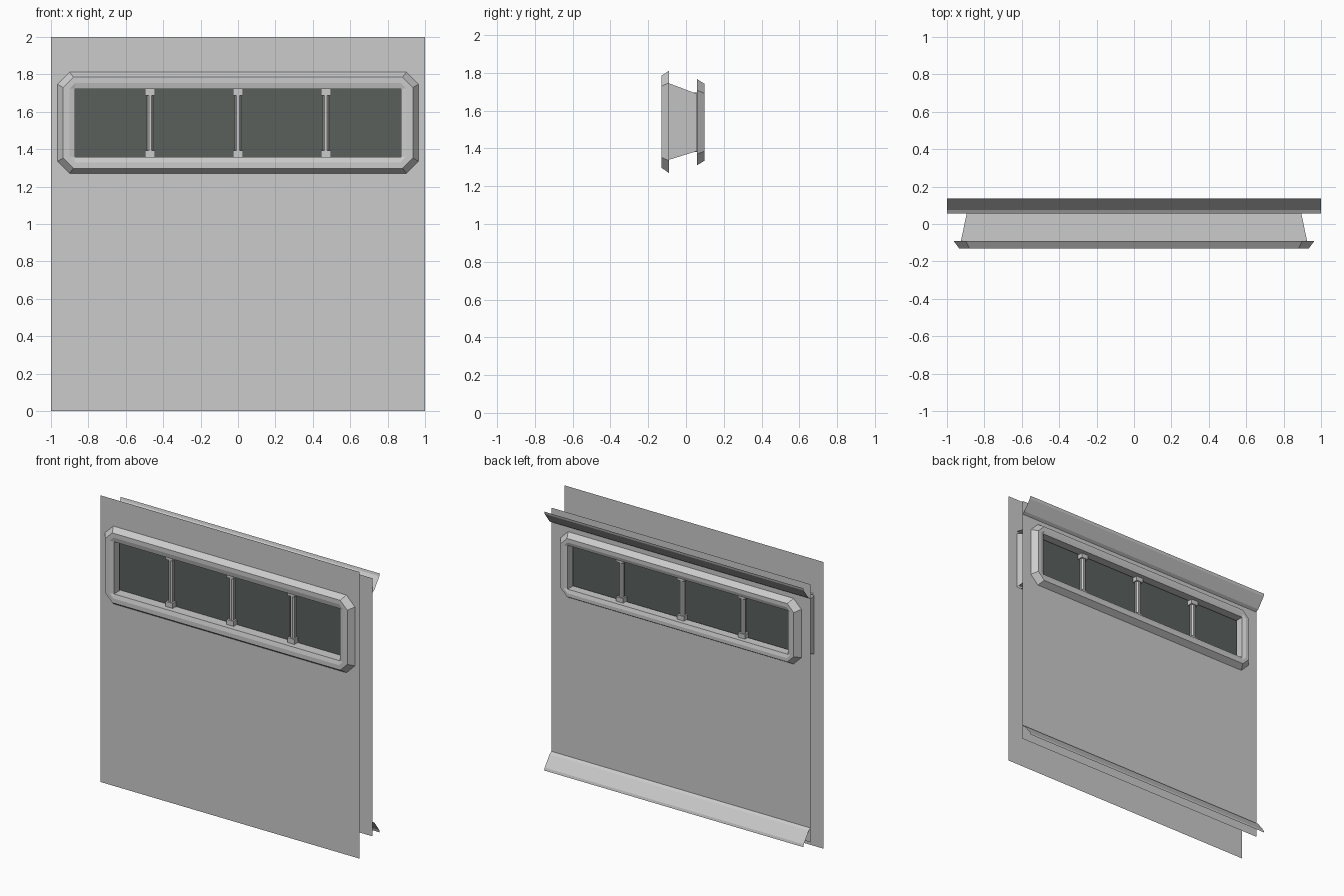
import bpy, bmesh, math

if "Cube" in bpy.data.objects:
    bpy.data.objects.remove(bpy.data.objects["Cube"])

ZC = 1.54  # window centre height


def make_mesh(name, verts, faces, mat=None):
    me = bpy.data.meshes.new(name)
    me.from_pydata(verts, [], faces)
    bm = bmesh.new()
    bm.from_mesh(me)
    bmesh.ops.remove_doubles(bm, verts=bm.verts, dist=0.0005)
    bmesh.ops.recalc_face_normals(bm, faces=bm.faces)
    bm.to_mesh(me)
    bm.free()
    ob = bpy.data.objects.new(name, me)
    bpy.context.collection.objects.link(ob)
    if mat:
        me.materials.append(mat)
    return ob


def ring(w, z0, z1, c, y):
    """Rectangle with cut corners, as eight points."""
    return [(-w + c, y, z0), (w - c, y, z0), (w, y, z0 + c), (w, y, z1 - c),
            (w - c, y, z1), (-w + c, y, z1), (-w, y, z1 - c), (-w, y, z0 + c)]


def loft(name, rings):
    verts = [p for r in rings for p in r]
    n = len(rings[0])
    faces = [(k * n + i, k * n + (i + 1) % n, (k + 1) * n + (i + 1) % n, (k + 1) * n + i)
             for k in range(len(rings) - 1) for i in range(n)]
    return make_mesh(name, verts, faces)


def quad(w, z0, z1, y):
    return [(-w, y, z0), (w, y, z0), (w, y, z1), (-w, y, z1)]


# wall sheets with window holes
loft("front_sheet", [quad(1, 0, 2, -0.09), quad(0.925, 1.34, 1.745, -0.09)])
loft("back_sheet", [quad(1, 0.1, 1.9, 0.055), quad(0.895, 1.385, 1.69, 0.055)])

# bevelled window frames
loft("front_frame", [ring(0.965, 1.27, 1.812, 0.065, -0.09),
                     ring(0.935, 1.298, 1.785, 0.055, -0.13),
                     ring(0.90, 1.33, 1.755, 0.03, -0.13),
                     ring(0.872, 1.358, 1.722, 0, -0.122),
                     ring(0.872, 1.358, 1.722, 0, -0.06)])
loft("back_frame", [ring(0.93, 1.31, 1.768, 0.06, 0.057),
                    ring(0.90, 1.335, 1.742, 0.05, 0.098),
                    ring(0.875, 1.36, 1.715, 0.03, 0.098),
                    ring(0.85, 1.385, 1.69, 0, 0.09),
                    ring(0.85, 1.385, 1.69, 0, 0.03)])

# window tunnel: sill, header and tapering jambs
YF, YB, XF, XB = -0.09, 0.055, 0.925, 0.895
for name, z in (("window_sill", 1.357), ("window_header", 1.76)):
    make_mesh(name, [(-XF, YF, z), (XF, YF, z), (XB, YB, z), (-XB, YB, z)], [(0, 1, 2, 3)])
for s, side in ((-1, "left"), (1, "right")):
    make_mesh("window_jamb_" + side,
              [(s * XF, YF, 1.34), (s * XB, YB, 1.385), (s * XB, YB, 1.69), (s * XF, YF, 1.745)],
              [(0, 1, 2, 3)])

# dark glass panes
glass = bpy.data.materials.new("dark_glass")
glass.diffuse_color = (0.10, 0.115, 0.108, 1)
glass.use_nodes = True
glass.node_tree.nodes["Principled BSDF"].inputs["Base Color"].default_value = glass.diffuse_color
make_mesh("front_glass", quad(0.90, 1.357, 1.735, -0.05), [(0, 1, 2, 3)], glass)
make_mesh("back_glass", quad(0.88, 1.375, 1.70, 0.02), [(0, 1, 2, 3)], glass)


# mullions: eight-sided bars with wider end blocks
def bar(name, x, y, r, z0, z1):
    pts = [(x + r * math.cos(a), y + r * math.sin(a))
           for a in (math.pi / 8 + i * math.pi / 4 for i in range(8))]
    loft(name, [[(px, py, z) for px, py in pts] for z in (z0, z1)])


def block(name, x, y, h, z0, z1):
    loops = [[(x - h, y - d, z), (x + h, y - d, z), (x + h, y + d, z), (x - h, y + d, z)]
             for d in (0.022,) for z in (z0, z1)]
    ob = loft(name, loops)
    bm = bmesh.new()
    bm.from_mesh(ob.data)
    bmesh.ops.holes_fill(bm, edges=bm.edges)
    bmesh.ops.recalc_face_normals(bm, faces=bm.faces)
    bm.to_mesh(ob.data)
    bm.free()


for side, y, z0, z1 in (("front", -0.065, 1.357, 1.722), ("back", 0.038, 1.38, 1.695)):
    for i in (-1, 0, 1):
        x = 0.47 * i
        bar(f"{side}_mullion_{i + 2}", x, y, 0.018, z0, z1)
        block(f"{side}_mullion_foot_{i + 2}", x, y, 0.027, z0, z0 + 0.036)
        block(f"{side}_mullion_cap_{i + 2}", x, y, 0.027, z1 - 0.036, z1)

# flared trims along the top and bottom of the back sheet
profile = [(0.055, 1.80), (0.075, 1.812), (0.13, 1.885), (0.135, 1.903)]
for name, flip in (("top_trim", False), ("bottom_trim", True)):
    verts = [(x, y, 2 - z if flip else z) for x in (-1, 1) for y, z in profile]
    n = len(profile)
    make_mesh(name, verts, [(i, i + 1, n + i + 1, n + i) for i in range(n - 1)])
